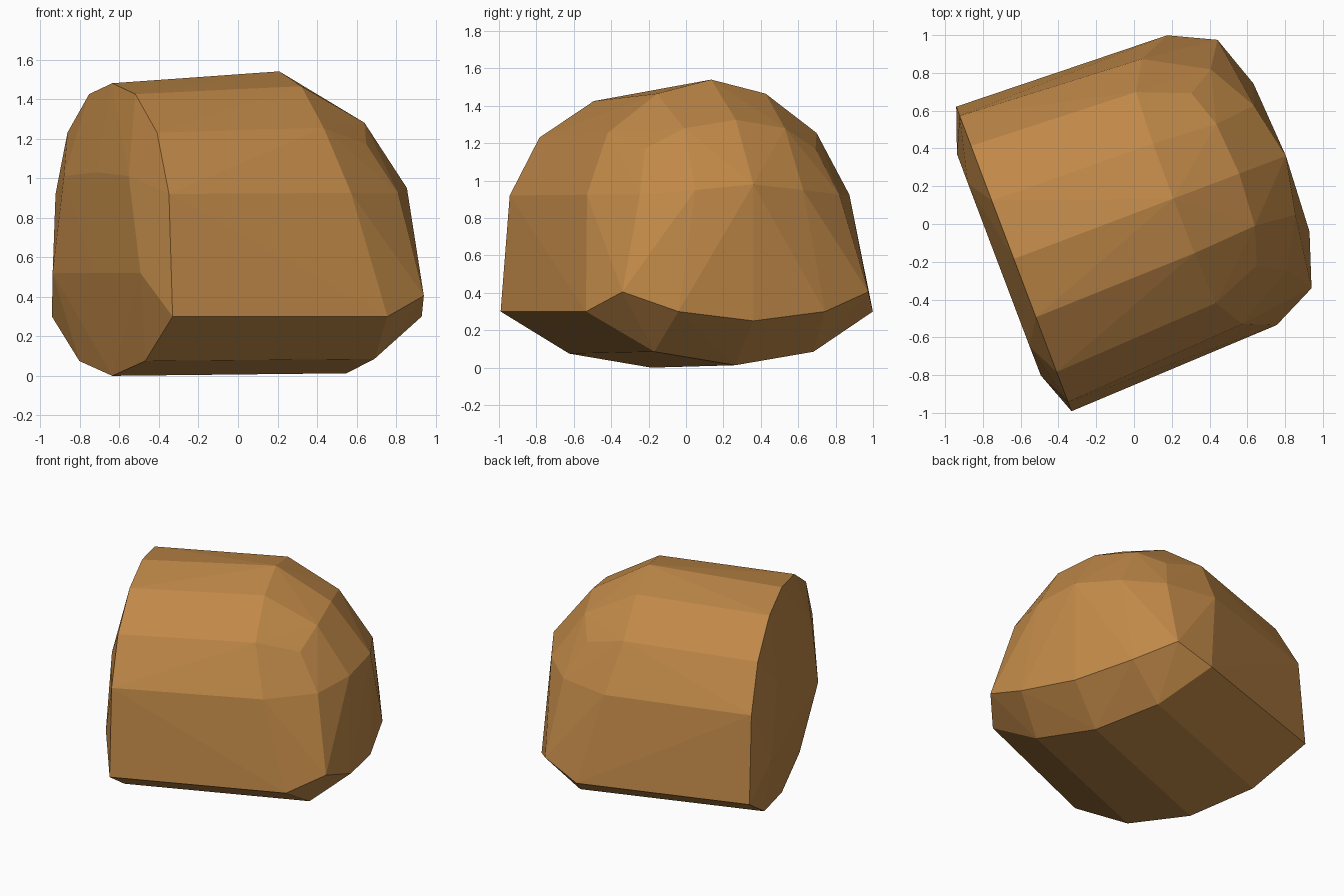
import bpy, bmesh, math
from mathutils import Matrix, Vector

if "Cube" in bpy.data.objects:
    bpy.data.objects.remove(bpy.data.objects["Cube"])

# half sections as (along axis, sideways, height); mirrored across the axis
back_rim = [(0, 0, 1.48), (0, .33, 1.425), (0, .64, 1.23), (0, .81, .92),
            (0, .862, .30), (0, .47, .075), (0, 0, 0)]
back_bulge = [(-.086, 0, 1.03), (-.086, .463, 1.01), (-.085, .627, .52), (-.086, 0, .52)]
front_rim = [(.903, 0, 1.54), (.905, .31, 1.465), (.917, .597, 1.255), (1.008, .75, .925),
             (1.178, .82, .30), (1.245, .455, .085), (1.267, 0, .013)]
dome_upper = [(1.276, 0, 1.325), (1.255, .288, 1.28), (1.19, .488, 1.17)]
dome_lower = [(1.54, 0, .98), (1.477, .308, .95), (1.33, .57, .925)]
lip = [(1.54, 0, .25), (1.515, .419, .30), (1.419, .703, .405)]

tan = bpy.data.materials.new("warm tan")
tan.diffuse_color = (0.53, 0.25, 0.065, 1)
tan.use_nodes = True
tan.node_tree.nodes["Principled BSDF"].inputs["Base Color"].default_value = tan.diffuse_color

# faceted body: hull around the mirrored sections
bm = bmesh.new()
for section in (back_rim, back_bulge, front_rim, dome_upper, dome_lower, lip):
    for a, u, z in section:
        for side in ((1, -1) if u else (1,)):
            bm.verts.new((a, u * side, z))
hull = bmesh.ops.convex_hull(bm, input=bm.verts)
loose = [v for v in bm.verts if not v.link_faces]
bmesh.ops.delete(bm, geom=loose, context='VERTS')

# turn the axis and centre it
turn = Matrix.Rotation(math.atan2(.354, .935), 4, 'Z')
bmesh.ops.transform(bm, matrix=Matrix.Translation(Vector((-.636, -.185, 0))) @ turn, verts=bm.verts)
bmesh.ops.recalc_face_normals(bm, faces=bm.faces)

mesh = bpy.data.meshes.new("rounded_block")
bm.to_mesh(mesh)
bm.free()
mesh.materials.append(tan)
body = bpy.data.objects.new("rounded_block", mesh)
bpy.context.collection.objects.link(body)
